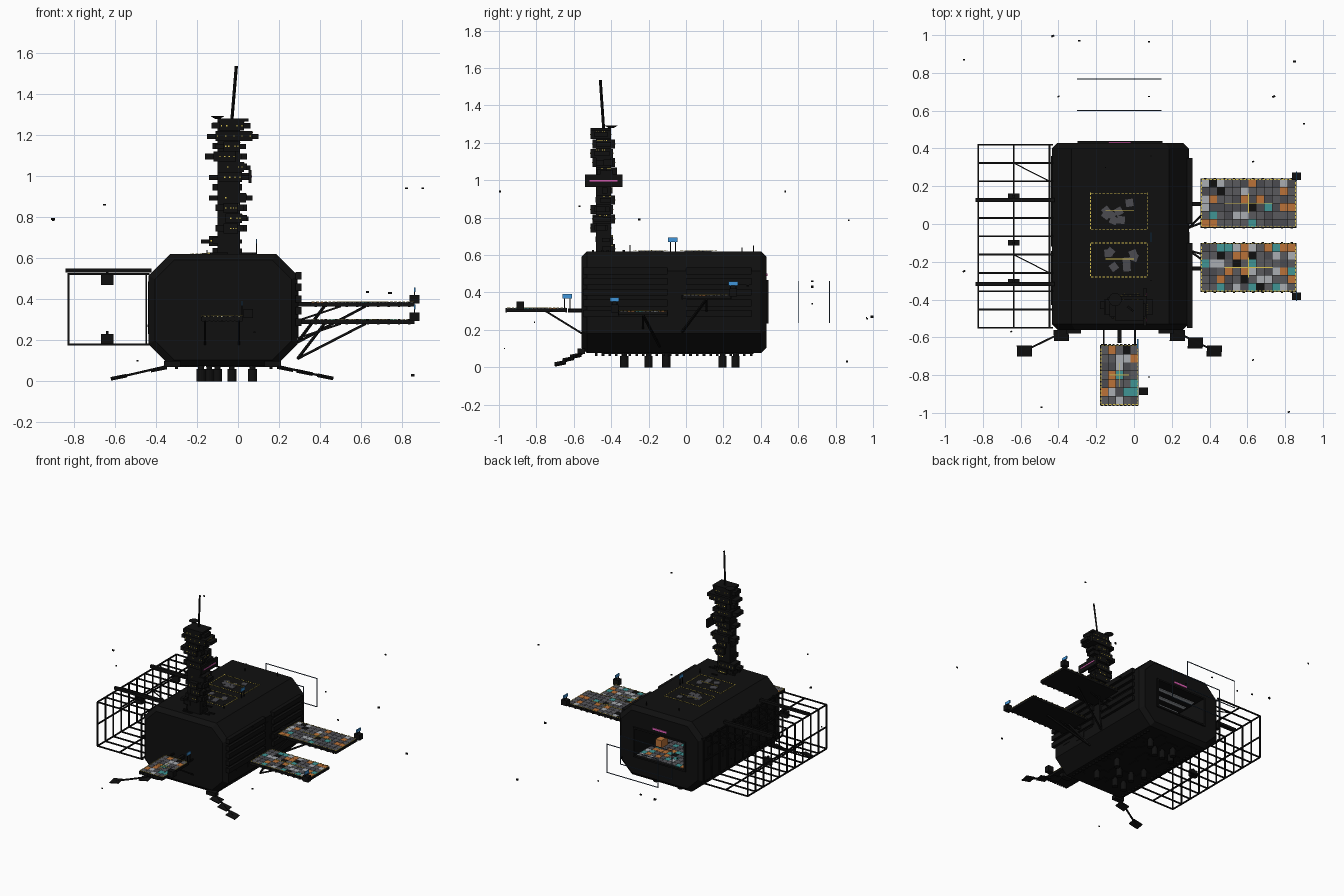
import bpy, bmesh, math, random
from mathutils import Vector, Matrix, Euler

if "Cube" in bpy.data.objects:
    bpy.data.objects.remove(bpy.data.objects["Cube"])

rng = random.Random(7)
BLACK, DARK, GREY, LIGHT = (.005, .005, .005), (.07, .07, .08), (.1, .1, .11), (.4, .42, .45)
ORANGE, TEAL, YELLOW = (.5, .17, .04), (.05, .3, .3), (.7, .55, .08)
BLUE, PINK, NAVY = (.05, .3, .7), (.8, .12, .5), (.04, .07, .12)
parts, mats = {}, {}


def bm_of(name, color):
    return parts.setdefault(name, (bmesh.new(), color))[0]


def box(name, color, c, s, rot=(0, 0, 0)):
    m = Matrix.Translation(c) @ Euler(rot).to_matrix().to_4x4() @ Matrix.Diagonal((*s, 1))
    bmesh.ops.create_cube(bm_of(name, color), size=1, matrix=m)


def span(name, color, x0, x1, y0, y1, z0, z1):
    box(name, color, ((x0 + x1) / 2, (y0 + y1) / 2, (z0 + z1) / 2), (x1 - x0, y1 - y0, z1 - z0))


def bar(name, color, p, q, w):
    p, q = Vector(p), Vector(q)
    box(name, color, (p + q) / 2, (w, w, (q - p).length), (q - p).to_track_quat('Z', 'Y').to_euler())


def cyl(name, color, c, r0, r1, h, n=12):
    bmesh.ops.create_cone(bm_of(name, color), cap_ends=True, segments=n, radius1=r0, radius2=r1,
                          depth=h, matrix=Matrix.Translation(c))


def make_object(name, bm, color):
    me = bpy.data.meshes.new(name)
    bm.to_mesh(me)
    bm.free()
    ob = bpy.data.objects.new(name, me)
    bpy.context.collection.objects.link(ob)
    if color not in mats:
        mats[color] = bpy.data.materials.new("paint_%d" % len(mats))
        mats[color].diffuse_color = (*color, 1)
    me.materials.append(mats[color])
    return ob


def tiles(tag, x0, x1, y0, y1, z):
    """Patchwork deck plating"""
    nx, ny = round((x1 - x0) / .042), round((y1 - y0) / .042)
    dx, dy = (x1 - x0) / nx, (y1 - y0) / ny
    kinds = [("grey", GREY)] * 8 + [("dark", DARK)] * 6 + [("orange", ORANGE)] * 3 + \
            [("teal", TEAL)] * 3 + [("light", LIGHT)] * 2 + [("black", BLACK)]
    for i in range(nx):
        for j in range(ny):
            n, c = rng.choice(kinds)
            box(f"{tag}_{n}_tiles", c, (x0 + (i + .5) * dx, y0 + (j + .5) * dy, z), (dx - .002, dy - .002, .004))


def dashes(tag, x0, x1, y0, y1, z, step=.02):
    """Dashed yellow outline of a landing zone"""
    for i in range(round((x1 - x0) / step)):
        for y in (y0, y1):
            box(tag, YELLOW, (x0 + (i + .5) * step, y, z), (.013, .004, .003))
    for i in range(round((y1 - y0) / step)):
        for x in (x0, x1):
            box(tag, YELLOW, (x, y0 + (i + .5) * step, z), (.004, .013, .003))


def landing_pad(tag, x0, x1, y0, y1, z):
    span(tag + "_deck", BLACK, x0, x1, y0, y1, z - .01, z + .008)
    tiles(tag, x0 + .004, x1 - .004, y0 + .004, y1 - .004, z + .01)
    dashes(tag + "_markings", x0 + .005, x1 - .005, y0 + .005, y1 - .005, z + .013)
    cx, cy = (x0 + x1) / 2, (y0 + y1) / 2
    lx, ly = (x1 - x0) * .25, (y1 - y0) * .2
    box(tag + "_markings", YELLOW, (cx, cy, z + .013), (lx * 2, .004, .003))
    box(tag + "_markings", YELLOW, (cx, cy, z + .013), (.004, ly * 2, .003))
    for i in range(10):
        for s in (y0, y1):
            box(tag + "_edge_studs", BLACK, (x0 + (i + .5) * (x1 - x0) / 10, s, z), (.012, .008, .025))


def sign(x, y, z0, z1):
    """Blue display on two posts"""
    box("blue_displays", BLUE, (x, y, z1), (.006, .05, .022))
    for d in (-.014, .014):
        bar("display_posts", BLACK, (x, y + d, z0), (x, y + d, z1), .005)


# Hull: chamfered octagonal prism, with a hangar cut into the rear
X0, X1, Z0, Z1, CH = -.435, .29, .075, .62, .105
bm, loops = bmesh.new(), []
for y, d in ((-.56, .03), (-.53, 0), (.40, 0), (.43, .03)):
    a, b, c, e = X0 + d, X1 - d, Z0 + d, Z1 - d
    k = CH - d * .4
    pts = [(a + k, c), (b - k, c), (b, c + k), (b, e - k), (b - k, e), (a + k, e), (a, e - k), (a, c + k)]
    loops.append([bm.verts.new((x, y, z)) for x, z in pts])
for p, q in zip(loops, loops[1:]):
    for i in range(8):
        bm.faces.new((p[i], p[(i + 1) % 8], q[(i + 1) % 8], q[i]))
bm.faces.new(loops[0])
bm.faces.new(loops[-1])
bmesh.ops.recalc_face_normals(bm, faces=bm.faces)
hull = make_object("hull", bm, BLACK)
bm = bmesh.new()
bmesh.ops.create_cube(bm, size=1, matrix=Matrix.Translation((-.075, .2, .35)) @ Matrix.Diagonal((.42, .6, .21, 1)))
cutter = make_object("hangar_cutter", bm, BLACK)
cutter.hide_render = True
cutter.hide_set(True)
mod = hull.modifiers.new("hangar", 'BOOLEAN')
mod.object, mod.operation = cutter, 'DIFFERENCE'

# Hangar interior and mouth frame
tiles("hangar", -.28, .13, -.09, .42, .249)
span("hangar_back_wall", GREY, -.28, .13, -.098, -.09, .246, .454)
for i in range(5):
    box("hangar_ceiling_lights", LIGHT, (-.075, -.02 + i * .09, .452), (.38, .03, .005))
box("hangar_crate", ORANGE, (.07, .2, .28), (.05, .08, .06))
box("hangar_shuttle", LIGHT, (-.15, .12, .275), (.08, .13, .04))
for z in (.24, .46):
    box("hangar_frame", BLACK, (-.075, .433, z), (.45, .014, .012))
for x in (-.292, .142):
    box("hangar_frame", BLACK, (x, .433, .35), (.014, .014, .22))
box("hangar_name_strip", PINK, (-.075, .432, .495), (.12, .005, .014))

# Approach guide frames behind the hangar
for y in (.6, .768):
    for z in (.24, .46):
        bar("guide_frames", NAVY, (-.3, y, z), (.145, y, z), .005)
    for x in (-.298, .143):
        bar("guide_frames", NAVY, (x, y, .24), (x, y, .46), .005)

# Shallow hull plating and belly studs
for i in range(40):
    y, w, h = rng.uniform(-.45, .34), rng.uniform(.05, .14), rng.uniform(.03, .09)
    z = rng.uniform(.24, .46)
    box("hull_plates", BLACK, (rng.choice((X0, X1)), y, z), (.007, w, h))
    box("hull_plates", BLACK, (rng.uniform(-.28, .13), y, Z0), (h, w, .008))
for i in range(24):
    for x in (-.3, .16):
        box("belly_studs", BLACK, (x, -.48 + i * .036, .07), (.014, .014, .02))
for i in range(5):
    z = .515 - i * .057
    for y0, y1 in ((.0, .35), (-.55, -.1)):
        span("side_ribs", BLACK, .28, .31, y0, y1, z - .018, z + .018)

# Belly thrusters
for y, xs in ((-.33, (-.18, -.1, .07)), (-.2, (-.14, -.03)), (-.105, (-.18, .07)),
              (.195, (-.18, -.03, -.1)), (.265, (-.14, .07))):
    for x in xs:
        cyl("thrusters", BLACK, (x, y, .03), .022, .022, .06)
        cyl("thrusters", BLACK, (x, y, .065), .014, .014, .03)

# Roof landing zones with loose dark plates
for y0, y1 in ((-.03, .16), (-.28, -.10)):
    dashes("roof_markings", -.23, .07, y0, y1, .622)
    box("roof_markings", YELLOW, (-.075, (y0 + y1) / 2 + .005, .625), (.15, .004, .003))
    for i in range(7):
        box("roof_plates", DARK, (-.07 + rng.uniform(-.08, .08), (y0 + y1) / 2 + rng.uniform(-.05, .05), .622),
            (.04, .04, .004), (0, 0, rng.uniform(0, 1.5)))
for i in range(9):
    box("roof_pipes", BLACK, (rng.uniform(-.15, .1), rng.uniform(-.5, -.32), .622), (rng.uniform(.02, .1), .012, .01))
sign(.09, -.07, .61, .682)
for x, y, h in ((.09, -.3, .035), (.09, .36, .03), (-.15, .3, .02)):
    bar("roof_aerials", BLACK, (x, y, .61), (x, y, .62 + h), .005)

# Landing pads with arms, struts and corner beacons
for tag, y0, y1, z, yh, zh in (("upper_pad", -.02, .24, .375, -.02, .19), ("lower_pad", -.36, -.10, .29, -.14, .11)):
    ym = (y0 + y1) / 2
    landing_pad(tag, .352, .86, y0, y1, z)
    bar("pad_arms", BLACK, (.27, ym - .005, z), (.36, ym - .005, z), .022)
    bar("pad_struts", BLACK, (.29, yh, zh), (.62, ym, z - .01), .011)
    bar("pad_struts", BLACK, (.29, yh, zh), (.42, ym, z - .01), .011)
    bar("pad_struts", BLACK, (.29, ym, z - .08), (.5, ym, z - .01), .009)
    yb = y1 + .013 if y1 > 0 else y0 - .022
    box("pad_beacons", BLACK, (.86, yb, z + .025), (.048, .04, .042))
    sign(.86, yb, z + .03, z + .072)
landing_pad("front_pad", -.18, .025, -.96, -.64, .305)
box("pad_beacons", BLACK, (.05, -.885, .33), (.048, .04, .045))
for x, w in ((-.16, .01), (-.077, .022), (.005, .01)):
    bar("pad_arms", BLACK, (x, -.55, .303), (x, -.63, .303), w)
for x in (-.16, .005):
    bar("pad_struts", BLACK, (x, -.555, .18), (x, -.75, .30), .01)
sign(.02, -.635, .305, .38)

# Tower: stacked offset modules (base z, x range, y range)
levels = [(.61, -.12, .02, -.47, -.38), (.66, -.18, .02, -.47, -.39), (.72, -.11, .03, -.51, -.40),
          (.77, -.1, .05, -.5, -.38), (.82, -.11, .03, -.51, -.39), (.87, -.14, .07, -.48, -.38),
          (.92, -.12, .02, -.47, -.4), (.97, -.14, .05, -.49, -.39), (1.02, -.1, .06, -.48, -.37),
          (1.07, -.16, .02, -.5, -.38), (1.12, -.11, .04, -.51, -.39), (1.17, -.15, .1, -.5, -.38),
          (1.22, -.13, .06, -.51, -.4)]
span("tower_core", BLACK, -.1, .01, -.48, -.40, .6, 1.27)
for z, x0, x1, y0, y1 in levels:
    h = .03 + rng.uniform(0, .012)
    span("tower_modules", BLACK, x0, x1, y0 + .02, y1 - .02, z + .01, z + h)
    span("tower_modules", BLACK, x0 + .04, x1 - .03, y0, y1, z, z + .048)
    s = rng.choice((-.1, .02))
    box("tower_modules", BLACK, (s, rng.uniform(-.48, -.41), z + .025), (.05, .05, .03))
    for i in range(5):
        if rng.random() < .75:
            box("tower_windows", YELLOW, (x0 + .05 + i * (x1 - x0 - .09) / 4, y0, z + .024), (.006, .004, .006))
            box("tower_windows", YELLOW, (x0 + .05 + i * (x1 - x0 - .09) / 4, y1, z + .024), (.006, .004, .006))
            box("tower_windows", YELLOW, (x1 - .03, y0 + .03 + i * .011, z + .042), (.004, .005, .005))
span("tower_crown", BLACK, -.1, .05, -.51, -.40, 1.265, 1.28)
bar("spire", BLACK, (-.03, -.44, 1.27), (-.008, -.458, 1.535), .011)
cyl("tower_dish", BLACK, (-.1, -.40, 1.285), .012, .035, .014, 16)
span("sign_panel", BLACK, .05, .065, -.54, -.34, .965, 1.03)
span("sign_panel", BLACK, -.02, .055, -.46, -.42, .98, 1.015)
box("sign_glow", PINK, (.066, -.44, .997), (.004, .15, .008))

# Port-side construction cage
cage = ("cage_frame", BLACK)
ys = [.42 - i * .097 for i in range(11)]
for x in (-.825, -.637, -.447):
    for z in ((.18, .522) if x == -.637 else (.18, .35, .522)):
        bar(*cage, (x, ys[0], z), (x, ys[-1], z), .009)
for y in ys:
    for z in (.18, .522):
        bar(*cage, (-.825, y, z), (-.43, y, z), .009)
    for x in (-.825, -.447):
        bar(*cage, (x, y, .18), (x, y, .522), .009)
for y in (ys[1], ys[6]):
    bar(*cage, (-.637, y, .522), (-.447, y - .097, .522), .006)
for y in (.127, -.317):
    span("gantry_beams", BLACK, -.84, -.42, y - .011, y + .011, .53, .55)
for y, z in ((.147, .495), (-.1, .205), (-.305, .495)):
    box("gantry_trolleys", BLACK, (-.637, y, z), (.06, .028, .05))
    bar("gantry_trolleys", BLACK, (-.637, y, z), (-.637, y, z + .04), .012)

# Sensor plates on booms at the lower front corners
for s, root, spots in ((-1, (-.32, -.545, .08), ((-.385, -.59, .06), (-.58, -.672, .02))),
                       (1, (.17, -.545, .08), ((.23, -.59, .062), (.325, -.63, .043), (.425, -.672, .022)))):
    bar("sensor_booms", BLACK, root, spots[-1], .01)
    for p in spots:
        box("sensor_plates", BLACK, p, (.08, .06, .006), (.2, s * .2, 0))
    span("boom_mounts", BLACK, root[0] - .04, root[0] + .04, -.58, -.54, .07, .1)

# Drifting debris
for p in ((-.43, .995, .27), (-.29, .97, .26), (.08, .965, .265), (-.9, .87, .785), (-.4, .675, .46),
          (.08, .675, .34), (.74, .675, .43), (.9, .53, .94), (.63, .33, .435), (-.9, -.25, .79),
          (-.65, -.57, .86), (-.49, -.97, .1), (.08, -.81, .24), (.63, -.72, .3), (.82, -.995, .94), (.85, .86, .03)):
    s = rng.uniform(.009, .018)
    box("debris", BLACK, p, (s, s * .6, s * .7), (0, 0, rng.choice((0, .4))))

for name, (bm, color) in parts.items():
    make_object(name, bm, color)

for m in bpy.data.materials:
    if m.users and not m.is_grease_pencil:
        m.use_nodes = True
        m.node_tree.nodes["Principled BSDF"].inputs["Base Color"].default_value = m.diffuse_color
